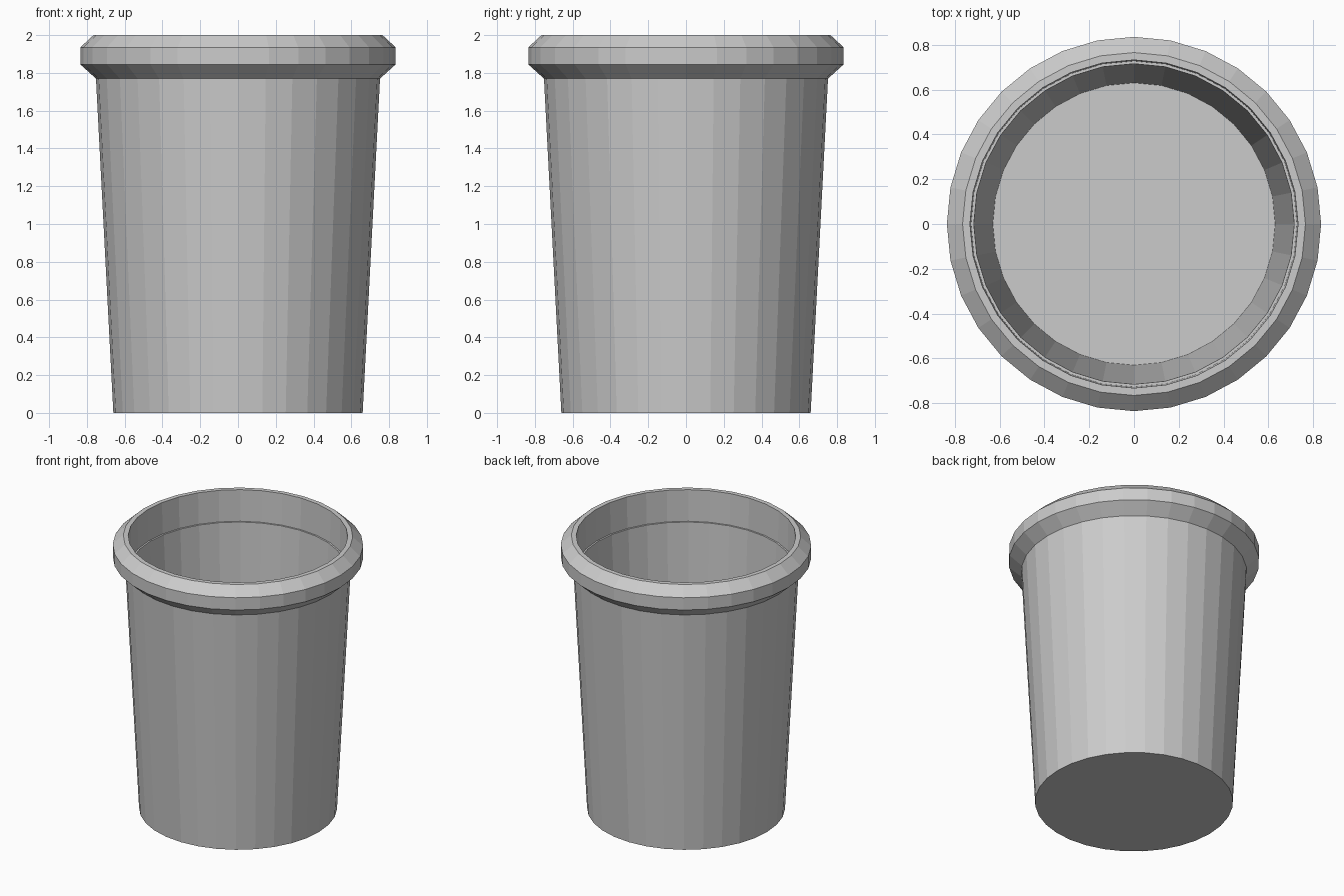
import bpy, bmesh
from math import cos, sin, tau

if "Cube" in bpy.data.objects:
    bpy.data.objects.remove(bpy.data.objects["Cube"])

SIDES = 32


def lathe(name, profile, closed=False):
    """Revolve (radius, z) points; closed joins last to first, otherwise the ends are capped."""
    bm = bmesh.new()
    rings = [[bm.verts.new((r * cos(tau * i / SIDES), r * sin(tau * i / SIDES), z))
              for i in range(SIDES)] for r, z in profile]
    pairs = list(zip(rings, rings[1:]))
    if closed:
        pairs.append((rings[-1], rings[0]))
    else:
        bm.faces.new(rings[0])
        bm.faces.new(rings[-1])
    for a, b in pairs:
        for i in range(SIDES):
            j = (i + 1) % SIDES
            bm.faces.new((a[i], a[j], b[j], b[i]))
    bmesh.ops.recalc_face_normals(bm, faces=bm.faces)
    mesh = bpy.data.meshes.new(name)
    bm.to_mesh(mesh)
    bm.free()
    obj = bpy.data.objects.new(name, mesh)
    bpy.context.collection.objects.link(obj)
    return obj


# Tapered hollow cup: outer wall, top edge, inner wall, floor
lathe("cup_body", [(0.66, 0), (0.752, 1.77), (0.715, 1.77), (0.63, 0.03)])

# Chamfered collar around the mouth
lathe("cup_rim", [(0.752, 1.77), (0.835, 1.845), (0.835, 1.935),
                  (0.765, 2.0), (0.732, 2.0), (0.727, 1.77)], closed=True)
